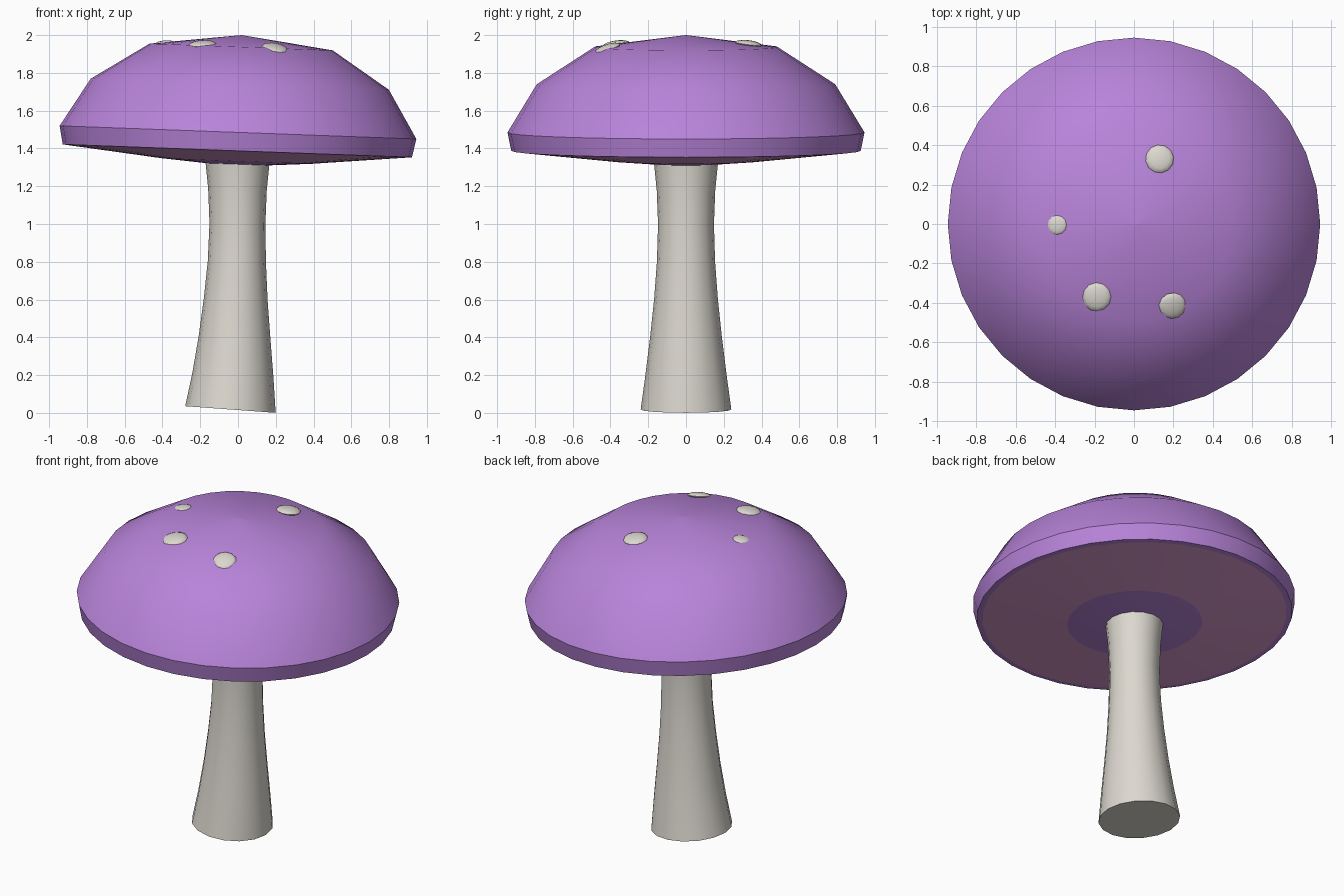
import bpy
import bmesh
import math
from mathutils import Vector, Matrix

cube = bpy.data.objects.get("Cube")
if cube:
    bpy.data.objects.remove(cube, do_unlink=True)


def make_material(name, rgb):
    mat = bpy.data.materials.new(name)
    mat.use_nodes = True
    colour = (*rgb, 1)
    mat.diffuse_color = colour
    mat.node_tree.nodes["Principled BSDF"].inputs["Base Color"].default_value = colour
    return mat


purple = make_material("cap purple", (0.48, 0.23, 0.70))
pink = make_material("gill pink", (0.70, 0.33, 0.62))
cream = make_material("stem cream", (0.72, 0.69, 0.63))


def finish(bm, name, materials, smooth_angle):
    bmesh.ops.recalc_face_normals(bm, faces=bm.faces)
    mesh = bpy.data.meshes.new(name)
    bm.to_mesh(mesh)
    bm.free()
    for mat in materials:
        mesh.materials.append(mat)
    for poly in mesh.polygons:
        poly.use_smooth = True
    mesh.set_sharp_from_angle(angle=math.radians(smooth_angle))
    obj = bpy.data.objects.new(name, mesh)
    bpy.context.collection.objects.link(obj)
    return obj


def loft(rings, sides):
    """Skin circular rings (radius, centre x, centre z, tilt), closing both ends."""
    bm = bmesh.new()
    loops = []
    for radius, cx, cz, tilt in rings:
        rot = Matrix.Rotation(tilt, 3, 'Y')
        loop = []
        for i in range(sides):
            a = math.tau * i / sides
            p = rot @ Vector((radius * math.cos(a), radius * math.sin(a), 0))
            loop.append(bm.verts.new(p + Vector((cx, 0, cz))))
        loops.append(loop)
    for level, (low, high) in enumerate(zip(loops, loops[1:])):
        for i in range(sides):
            j = (i + 1) % sides
            face = bm.faces.new((low[i], low[j], high[j], high[i]))
            # The broad underside band carries the gill colour
            face.material_index = 1 if level == GILL_BAND else 0
    bm.faces.new(loops[0])
    bm.faces.new(loops[-1])
    return bm


# Stem: flared, slightly bent towards the base
GILL_BAND = -1
stem_rings = [
    (0.24, -0.04, 0.018, 0.073),
    (0.215, -0.027, 0.2, 0.06),
    (0.19, -0.018, 0.4, 0.05),
    (0.169, -0.012, 0.6, 0.04),
    (0.154, -0.006, 0.8, 0.03),
    (0.148, -0.003, 1.0, 0.03),
    (0.155, -0.003, 1.18, 0.035),
    (0.17, -0.003, 1.33, 0.037),
]
finish(loft(stem_rings, 16), "stem", [cream], 40)

# Cap: tilted faceted dome with a bevelled rim and shallow underside
TILT, RIM_Z = 0.037, 1.485
cap_profile = [
    (0.15, -0.17), (0.395, -0.152), (0.893, -0.101), (0.925, -0.0975),
    (0.945, 0), (0.79, 0.255), (0.485, 0.4525), (0.004, 0.515),
]
GILL_BAND = 1
cap_rings = [(r, z * math.sin(TILT), RIM_Z + z * math.cos(TILT), TILT)
             for r, z in cap_profile]
finish(loft(cap_rings, 32), "cap", [purple, pink], 35)

# Spots: flattened beads lying on the dome (x, y, z, radius, slope in degrees)
spots = [
    (0.13, 0.33, 1.953, 0.072, 8),
    (-0.39, -0.005, 1.957, 0.052, 6),
    (-0.19, -0.37, 1.95, 0.074, 9),
    (0.195, -0.415, 1.93, 0.07, 20),
]
for n, (x, y, z, radius, slope) in enumerate(spots, 1):
    s = math.sin(math.radians(slope))
    outward = Vector((x, y, 0)).normalized()
    normal = outward * s + Vector((0, 0, math.cos(math.radians(slope))))
    bm = bmesh.new()
    bmesh.ops.create_uvsphere(bm, u_segments=12, v_segments=8, radius=radius)
    bmesh.ops.scale(bm, vec=(1, 1, 0.28), verts=bm.verts)
    turn = normal.to_track_quat('Z', 'Y').to_matrix().to_4x4()
    bmesh.ops.transform(bm, matrix=Matrix.Translation((x, y, z)) @ turn, verts=bm.verts)
    finish(bm, f"cap_spot_{n}", [cream], 60)
